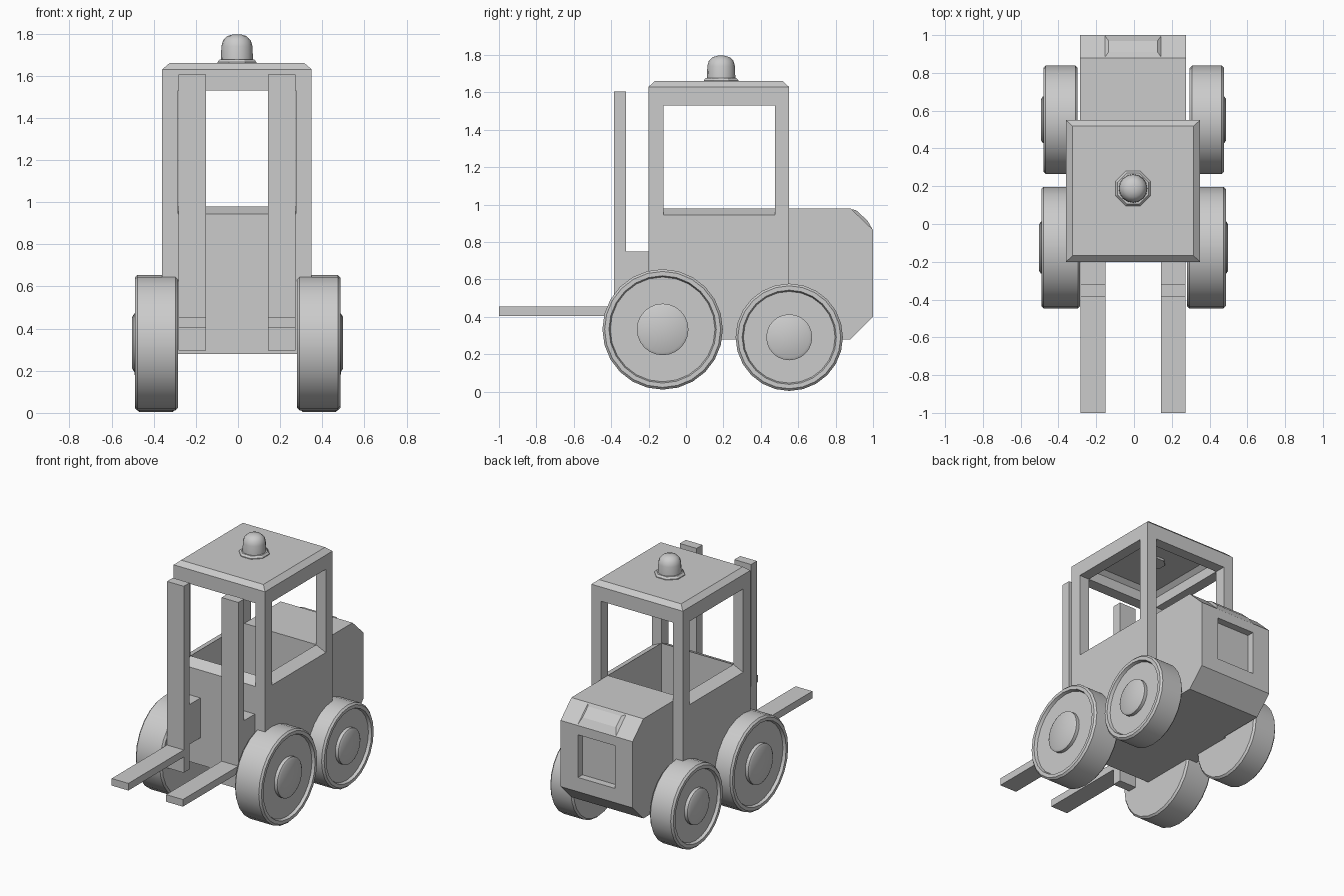
import bpy, bmesh, math
from mathutils import Vector, Matrix

if "Cube" in bpy.data.objects:
    bpy.data.objects.remove(bpy.data.objects["Cube"])

CX = -0.005


def finish(bm, name, smooth=None):
    bmesh.ops.recalc_face_normals(bm, faces=bm.faces)
    me = bpy.data.meshes.new(name)
    bm.to_mesh(me)
    bm.free()
    ob = bpy.data.objects.new(name, me)
    bpy.context.collection.objects.link(ob)
    if smooth:
        bpy.ops.object.select_all(action='DESELECT')
        ob.select_set(True)
        bpy.context.view_layer.objects.active = ob
        bpy.ops.object.shade_smooth_by_angle(angle=math.radians(smooth))
    return ob


def loft(name, rings):
    """Join point rings in order and cap both ends."""
    bm = bmesh.new()
    vs = [[bm.verts.new(p) for p in r] for r in rings]
    n = len(vs[0])
    for a, b in zip(vs, vs[1:]):
        for i in range(n):
            j = (i + 1) % n
            bm.faces.new((a[i], a[j], b[j], b[i]))
    bm.faces.new(vs[0][::-1])
    bm.faces.new(vs[-1])
    return finish(bm, name)


def rect(hx, y0, y1, z, cx=CX):
    return [(cx - hx, y0, z), (cx + hx, y0, z), (cx + hx, y1, z), (cx - hx, y1, z)]


def box(name, x0, x1, y0, y1, z0, z1):
    c, h = (x0 + x1) / 2, abs(x1 - x0) / 2
    return loft(name, [rect(h, y0, y1, z0, c), rect(h, y0, y1, z1, c)])


def lathe(name, profile, steps, matrix, smooth):
    """Turn an (r, z) profile around z, then place it."""
    bm = bmesh.new()
    pts = [bm.verts.new((r, 0, z)) for r, z in profile]
    edges = [bm.edges.new(p) for p in zip(pts, pts[1:])]
    bmesh.ops.spin(bm, geom=pts + edges, cent=(0, 0, 0), axis=(0, 0, 1),
                   angle=2 * math.pi, steps=steps, use_duplicate=False)
    bmesh.ops.remove_doubles(bm, verts=bm.verts, dist=1e-4)
    bm.transform(matrix)
    return finish(bm, name, smooth)


# Cab tub: outer walls, sloped sill, hollow inside
loft("cab_tub", [rect(.355, -.2, .55, .28), rect(.355, -.2, .55, .945),
                 rect(.28, -.12, .475, .98), rect(.28, -.12, .475, .35)])

# Roof with hollow ceiling and chamfered top
loft("cab_roof", [rect(.25, -.09, .445, 1.625), rect(.28, -.12, .475, 1.60),
                  rect(.28, -.12, .475, 1.53), rect(.355, -.2, .55, 1.53),
                  rect(.355, -.2, .55, 1.63), rect(.32, -.168, .518, 1.66)])

# Corner posts
for s in (-1, 1):
    for tag, y0, y1 in (("front", -.2, -.12), ("rear", .475, .55)):
        box(f"cab_post_{tag}", CX + s * .28, CX + s * .355, y0, y1, .94, 1.54)

# Engine hood, chamfered at the back
side = [(.478, .28), (.88, .28), (1, .40), (1, .865), (.88, .98), (.478, .98)]
hood = loft("engine_hood", [[(CX + x, y, z) for y, z in side] for x in (-.28, .28)])

# Grille recess in the rear face
cutter = box("grille_cutter", CX - .145, CX + .145, .95, 1.1, .50, .80)
cutter.hide_render = True
mod = hood.modifiers.new("grille", 'BOOLEAN')
mod.operation, mod.solver, mod.object = 'DIFFERENCE', 'EXACT', cutter
bpy.context.view_layer.objects.active = hood
bpy.ops.object.modifier_apply(modifier=mod.name)
bpy.data.objects.remove(cutter)

# Raised latch on the hood chamfer
loft("hood_latch", [
    [(CX - .15, .882, .976), (CX + .15, .882, .976), (CX + .15, .998, .866), (CX - .15, .998, .866)],
    [(CX - .13, .91, .97), (CX + .13, .91, .97), (CX + .13, .97, .915), (CX - .13, .97, .915)]])

# Mast rails, brackets and forks
for s in (-1, 1):
    x0, x1 = CX + s * .147, CX + s * .277
    box("mast_rail", x0, x1, -.385, -.32, .295, 1.605)
    box("mast_bracket", x0, x1, -.32, -.2, .47, .75)
    box("fork", x0, x1, -1, -.385, .405, .455)


# Wheels: tyre, recessed disc and raised hub
def wheel(name, s, y, z, r, hub, x0, x1):
    profile = [(0, x0), (r - .012, x0), (r, x0 + .012), (r, x1 - .012), (r - .012, x1),
               (r - .035, x1), (r - .042, x1 - .02), (hub, x1 - .02),
               (hub, x1 + .003), (hub - .015, x1 + .012), (0, x1 + .012)]
    m = Matrix.Translation((-.002, y, z)) @ Matrix.Rotation(s * math.pi / 2, 4, 'Y')
    lathe(name, profile, 24, m, 35)


for s in (-1, 1):
    wheel("front_wheel", s, -.125, .333, .322, .138, .283, .488)
    wheel("rear_wheel", s, .552, .291, .287, .123, .297, .478)

# Warning beacon: octagonal base and domed lamp
spot = Matrix.Translation((CX, .188, 0))
lathe("beacon_base", [(0, 1.61), (.075, 1.61), (.075, 1.655), (.1, 1.655), (.1, 1.665),
                      (.088, 1.678), (0, 1.678)], 8,
      spot @ Matrix.Rotation(math.pi / 8, 4, 'Z'), None)
lathe("beacon_lamp", [(0, 1.67), (.076, 1.67), (.074, 1.74), (.066, 1.768),
                      (.046, 1.788), (.02, 1.796), (0, 1.797)], 16, spot, 40)
